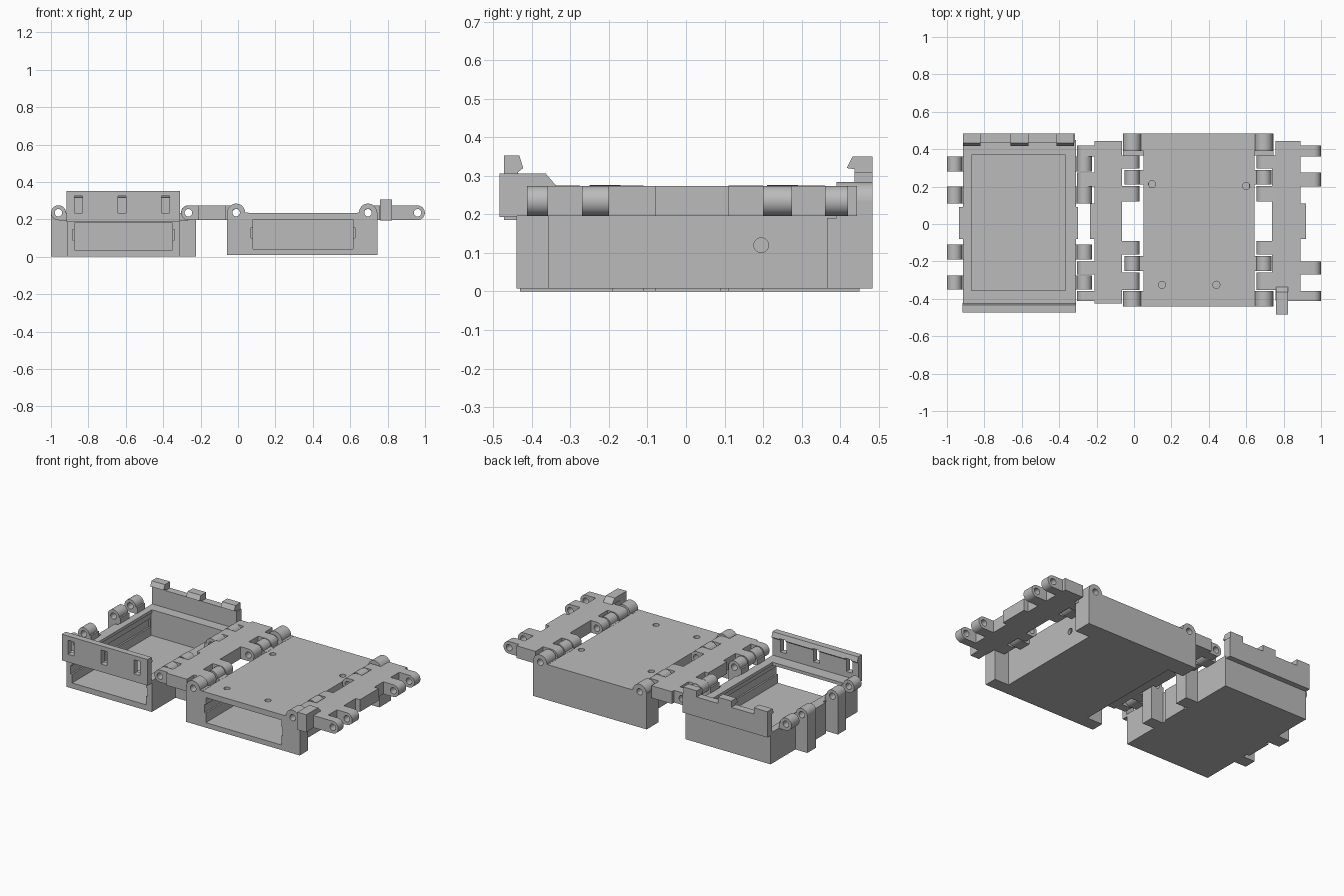
import bpy, bmesh, math
from mathutils import Matrix, Vector

cube = bpy.data.objects.get("Cube")
if cube:
    bpy.data.objects.remove(cube, do_unlink=True)

grey = bpy.data.materials.new("plain grey")
grey.use_nodes = True
grey.diffuse_color = (0.5, 0.5, 0.5, 1)
grey.node_tree.nodes["Principled BSDF"].inputs["Base Color"].default_value = (0.5, 0.5, 0.5, 1)
parts = []


def finish(name, bm):
    bmesh.ops.recalc_face_normals(bm, faces=bm.faces)
    me = bpy.data.meshes.new(name)
    bm.to_mesh(me)
    bm.free()
    me.materials.append(grey)
    ob = bpy.data.objects.new(name, me)
    bpy.context.collection.objects.link(ob)
    parts.append(ob)
    return ob


def box(name, x, y, z):
    bm = bmesh.new()
    bmesh.ops.create_cube(bm, size=1)
    for v in bm.verts:
        v.co = [r[0] if c < 0 else r[1] for c, r in zip(v.co, (x, y, z))]
    return finish(name, bm)


def rod(name, centre, radius, length, axis):
    bm = bmesh.new()
    turn = Vector((0, 0, 1)).rotation_difference(Vector(axis)).to_matrix().to_4x4()
    bmesh.ops.create_cone(bm, cap_ends=True, segments=32, radius1=radius, radius2=radius,
                          depth=length, matrix=Matrix.Translation(centre) @ turn)
    return finish(name, bm)


def extrude(name, points, axis, start, end):
    """Extrude a (u, z) outline along x or y."""
    bm = bmesh.new()
    place = (lambda u, z: (start, u, z)) if axis == "x" else (lambda u, z: (u, start, z))
    face = bm.faces.new([bm.verts.new(place(u, z)) for u, z in points])
    ext = bmesh.ops.extrude_face_region(bm, geom=[face])["geom"]
    step = Vector((end - start, 0, 0)) if axis == "x" else Vector((0, end - start, 0))
    bmesh.ops.translate(bm, vec=step, verts=[g for g in ext if isinstance(g, bmesh.types.BMVert)])
    return finish(name, bm)


def cut(ob, *cutters):
    """Subtract the cutters and throw them away."""
    for c in cutters:
        m = ob.modifiers.new("cut", "BOOLEAN")
        m.operation, m.solver, m.object = "DIFFERENCE", "EXACT", c
    bpy.context.view_layer.update()
    graph = bpy.context.evaluated_depsgraph_get()
    new = bpy.data.meshes.new_from_object(ob.evaluated_get(graph))
    ob.modifiers.clear()
    ob.data = new
    for c in cutters:
        parts.remove(c)
        bpy.data.objects.remove(c, do_unlink=True)


def arc(cx, cz, r, a0, a1, n=16):
    return [(cx + r * math.cos(math.radians(a0 + (a1 - a0) * i / n)),
             cz + r * math.sin(math.radians(a0 + (a1 - a0) * i / n))) for i in range(n + 1)]


def pinned(name, outline, cx, cz, y):
    ob = extrude(name, outline, "y", *y)
    cut(ob, rod("pin_hole", (cx, sum(y) / 2, cz), 0.02, y[1] - y[0] + 0.04, (0, 1, 0)))


def tab(name, cx, root, y, cz=0.235, r=0.039):
    """Bar with a rounded, drilled end at cx, running back to root."""
    a = -90 if root < cx else 90
    pinned(name, arc(cx, cz, r, a, a + 180) + [(root, cz + r * (1 if a < 0 else -1)),
                                               (root, cz - r * (1 if a < 0 else -1))], cx, cz, y)


def knuckle(name, cx, root, y, cz=0.235, r=0.04):
    """Round barrel with a low bracket to the box."""
    if root > cx:
        pts = arc(cx, cz, r, 0, 270) + [(root, cz - r), (root, cz)]
    else:
        pts = arc(cx, cz, r, -90, 180) + [(root, cz), (root, cz - r)]
    pinned(name, pts, cx, cz, y)


def post(name, cx, x, y, low, cz, r):
    """Upright block with a rounded, drilled top."""
    pinned(name, [(x[0], low), (x[1], low), (x[1], cz)] + arc(cx, cz, r, 0, 180) + [(x[0], cz)],
           cx, cz, y)


# Small open box
tray = box("small_box", (-0.915, -0.31), (-0.43, 0.45), (0, 0.2))
cut(tray,
    box("cavity", (-0.875, -0.35), (-0.5, 0.37), (0.035, 0.18)),
    box("top_opening", (-0.87, -0.365), (-0.355, 0.37), (0.1, 0.3)),
    box("side_groove", (-0.885, -0.34), (-0.5, 0.36), (0.09, 0.145)))
for x in ((-0.935, -0.91), (-0.315, -0.3)):
    box("small_box_side_rib", x, (-0.08, 0.09), (0, 0.2))

# Hinge knuckles and posts of the small box
for cx, edge, span in ((-0.96, -0.91, (-1, -0.91)), (-0.265, -0.315, (-0.315, -0.225))):
    for y in ((0.28, 0.36), (-0.35, -0.275)):
        knuckle("small_box_knuckle", cx, edge, y)
    for y in ((0.11, 0.2), (-0.19, -0.11)):
        post("small_box_post", cx, span, y, 0, 0.235, 0.04)

# Slotted front panel with an inner lip
panel = extrude("front_panel", [(-0.472, 0.185), (-0.425, 0.185), (-0.425, 0.2), (-0.435, 0.2),
                                (-0.435, 0.31), (-0.422, 0.32), (-0.432, 0.352), (-0.472, 0.352)],
                "x", -0.918, -0.31)
cut(panel, *[box("slot", (x, x + 0.043), (-0.5, -0.4), (0.235, 0.325))
             for x in (-0.875, -0.642, -0.408)])

# Back wall with three hooked clips
box("back_wall", (-0.915, -0.315), (0.437, 0.484), (0.185, 0.31))
for x in (-0.915, -0.66, -0.415):
    extrude("back_clip", [(0.437, 0.3), (0.437, 0.317), (0.417, 0.32), (0.432, 0.35),
                          (0.484, 0.35), (0.484, 0.3)], "x", x, x + 0.095)

# Large box with a front slot and small round holes
case = box("large_box", (0.05, 0.645), (-0.44, 0.484), (0.008, 0.235))
cut(case,
    box("cavity", (0.08, 0.615), (-0.5, 0.45), (0.04, 0.2)),
    box("side_groove", (0.07, 0.625), (-0.5, 0.44), (0.1, 0.155)),
    rod("side_hole", (0.64, 0.195, 0.12), 0.019, 0.1, (1, 0, 0)),
    *[rod("top_hole", (x, y, 0.23), 0.019, 0.1, (0, 0, 1))
      for x, y in ((0.097, 0.213), (0.6, 0.203), (0.15, -0.325), (0.44, -0.325))])

# Corner posts and knuckles of the large box
for cx, edge, span in ((-0.01, 0.055, (-0.06, 0.055)), (0.695, 0.64, (0.64, 0.746))):
    for y in ((-0.44, -0.357), (0.39, 0.484)):
        post("large_box_corner_post", cx, span, y, 0.008, 0.236, 0.048)
    box("large_box_back_corner", span, (0.366, 0.484), (0.008, 0.19))
    for y in ((0.21, 0.29), (-0.25, -0.17)):
        knuckle("large_box_knuckle", cx, edge, y, 0.236)

# Two hinge plates: the middle link and the end link
outer_tabs = ((0.36, 0.42), (0.2, 0.275), (-0.27, -0.2), (-0.412, -0.358))
inner_tabs = ((0.297, 0.365), (0.12, 0.203), (-0.163, -0.09), (-0.352, -0.26))
low, high = 0.196, 0.274
links = (("middle_link", (-0.21, -0.065), (-0.425, 0.443), (-0.235, -0.2), -0.265, -0.01),
         ("end_link", (0.757, 0.89), (-0.41, 0.443), (0.88, 0.92), 0.96, 0.695))
for name, x, y, bump, outer, inner in links:
    box(name + "_plate", x, y, (low, high))
    box(name + "_centre", bump, (-0.08, 0.11), (low, high))
    mid = sum(x) / 2
    for t in outer_tabs:
        tab(name + "_outer_tab", outer, mid, t)
    for t in inner_tabs:
        tab(name + "_inner_tab", inner, mid, t)
box("end_link_inner_edge", (0.738, 0.77), (-0.352, 0.365), (low, high))

# Latch on the end link
extrude("latch", [(-0.484, 0.193), (-0.484, 0.306), (-0.364, 0.306), (-0.333, 0.27), (-0.333, 0.2)],
        "x", 0.76, 0.823)

# Smooth the round parts, keep edges sharp
bpy.ops.object.select_all(action="DESELECT")
for ob in parts:
    ob.select_set(True)
bpy.context.view_layer.objects.active = parts[0]
bpy.ops.object.shade_smooth_by_angle(angle=math.radians(30))
